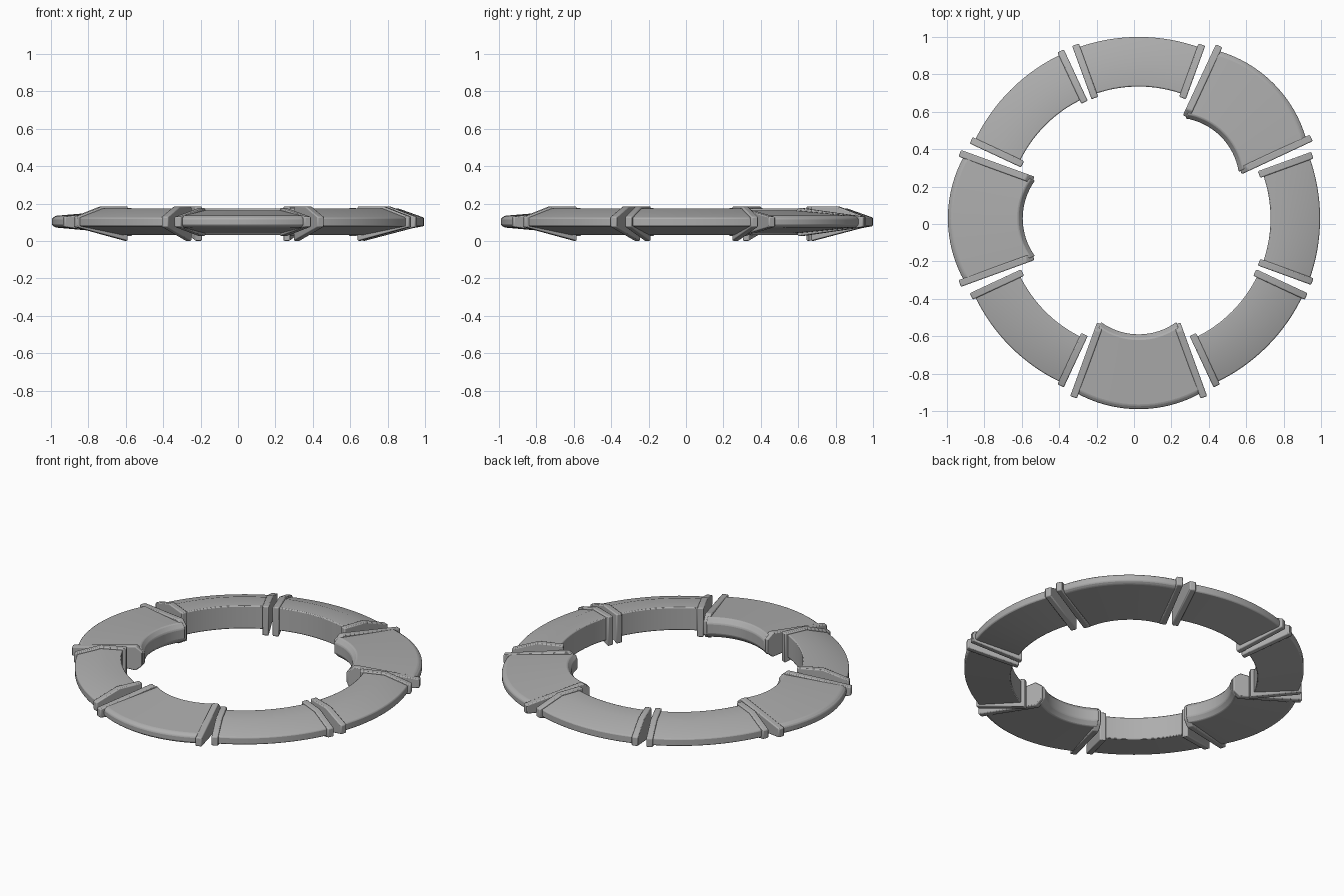
import bpy, bmesh
from math import cos, sin, radians

if "Cube" in bpy.data.objects:
    bpy.data.objects.remove(bpy.data.objects["Cube"])

CX, CY = 0.025, 0.03      # ring centre
HALF = 20                 # half angle of one segment, degrees
STEPS = 16

grey = bpy.data.materials.new("grey_metal")
grey.use_nodes = True
colour = (0.42, 0.42, 0.42, 1)
grey.diffuse_color = colour
grey.node_tree.nodes["Principled BSDF"].inputs["Base Color"].default_value = colour

# Cross-sections as (radius, height)
SLIM_BODY = [(0.705, 0.03), (0.705, 0.175), (0.83, 0.175), (0.97, 0.125), (0.97, 0.08)]
SLIM_PLATE = [(0.685, 0.0), (0.685, 0.185), (0.835, 0.185), (0.988, 0.13), (0.988, 0.075)]
WIDE_BODY = [(0.645, 0.04), (0.62, 0.07), (0.62, 0.135), (0.645, 0.165),
             (1.0, 0.135), (1.02, 0.12), (1.02, 0.085), (1.0, 0.072)]
WIDE_PLATE = [(0.64, 0.025), (0.60, 0.06), (0.60, 0.145), (0.64, 0.178),
              (1.018, 0.13), (1.018, 0.075)]


def loft(name, rings, bevel):
    """Skin a row of closed sections, cap the ends and soften the edges."""
    bm = bmesh.new()
    rows = [[bm.verts.new(p) for p in ring] for ring in rings]
    n = len(rows[0])
    for a, b in zip(rows, rows[1:]):
        for i in range(n):
            j = (i + 1) % n
            bm.faces.new((a[i], a[j], b[j], b[i]))
    bm.faces.new(rows[0])
    bm.faces.new(rows[-1])
    bmesh.ops.recalc_face_normals(bm, faces=bm.faces)
    mesh = bpy.data.meshes.new(name)
    bm.to_mesh(mesh)
    bm.free()
    mesh.materials.append(grey)
    ob = bpy.data.objects.new(name, mesh)
    bpy.context.collection.objects.link(ob)
    mod = ob.modifiers.new("soft_edges", "BEVEL")
    mod.width = bevel
    mod.segments = 2
    mod.limit_method = "ANGLE"
    mod.angle_limit = radians(25)
    bpy.ops.object.select_all(action="DESELECT")
    ob.select_set(True)
    bpy.context.view_layer.objects.active = ob
    bpy.ops.object.shade_smooth_by_angle(angle=radians(25))


def place(r, z, angle, side=0.0):
    """Point at a radius and angle, shifted sideways along the tangent."""
    a = radians(angle)
    return (CX + r * cos(a) - side * sin(a), CY + r * sin(a) + side * cos(a), z)


def body(name, profile, mid, wide):
    rings = []
    for k in range(STEPS + 1):
        t = 2 * k / STEPS - 1
        # wide segments bulge outward between their plates
        pull = 0.03 * t * t if wide else 0
        rings.append([place(r - pull, z, mid + HALF * t) for r, z in profile])
    loft(name, rings, 0.006)


def end_plate(name, profile, angle):
    loft(name, [[place(r, z, angle, s) for r, z in profile] for s in (-0.019, 0.019)], 0.006)


# Eight segments, three of them wide, each closed by two end plates
for i in range(8):
    mid = 45 * i
    wide = i in (1, 4, 6)
    kind = "wide" if wide else "slim"
    body(f"{kind}_segment_{i + 1}", WIDE_BODY if wide else SLIM_BODY, mid, wide)
    for side, label in ((-1, "start"), (1, "finish")):
        end_plate(f"{kind}_{label}_plate_{i + 1}", WIDE_PLATE if wide else SLIM_PLATE,
                  mid + side * HALF)
